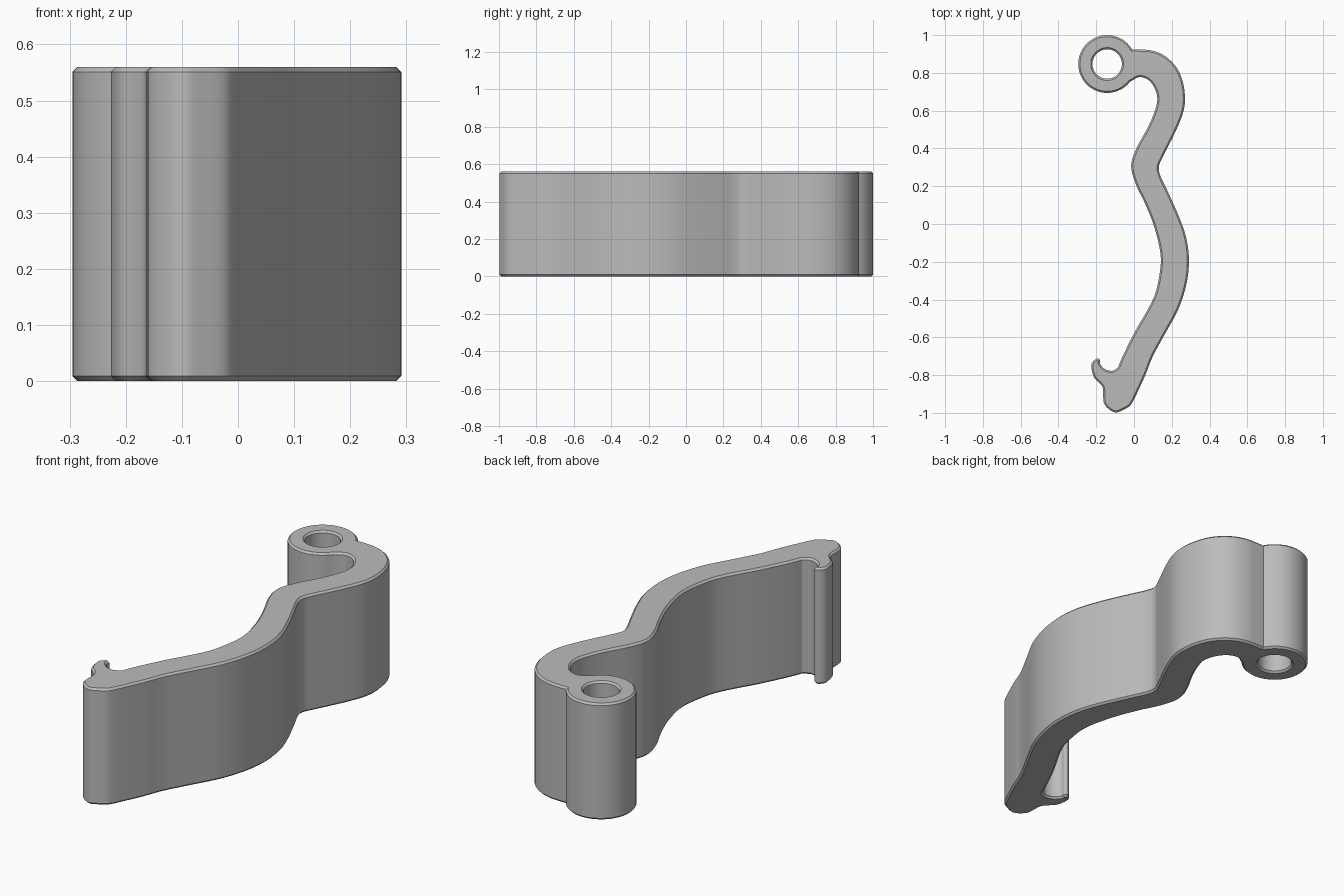
import bpy
import bmesh
from math import cos, sin, radians
from mathutils import Vector

HEIGHT, CHAMFER = 0.56, 0.009
EYE_CENTRE = Vector((-0.142, 0.847))

if "Cube" in bpy.data.objects:
    bpy.data.objects.remove(bpy.data.objects["Cube"], do_unlink=True)


def arc(centre, radius, start, end, steps):
    """Points on an arc, angles in degrees."""
    angles = [radians(start + (end - start) * i / steps) for i in range(steps + 1)]
    return [centre + radius * Vector((cos(a), sin(a))) for a in angles]


def smooth(points, steps=5):
    """Smooth open curve running through the points."""
    p = [Vector(q) for q in points]
    p = [2 * p[0] - p[1]] + p + [2 * p[-1] - p[-2]]
    curve = []
    for a, b, c, d in zip(p, p[1:], p[2:], p[3:]):
        for i in range(steps):
            t = i / steps
            curve.append(0.5 * (2 * b + (c - a) * t + (2 * a - 5 * b + 4 * c - d) * t**2
                                + (3 * b - a - 3 * c + d) * t**3))
    return curve + [p[-2]]


def clean(points):
    """Drop points that repeat their predecessor."""
    return [q for i, q in enumerate(points) if (q - points[i - 1]).length > 0.002]


def inset(loop, distance):
    """Move a closed loop towards its left side, keeping an even margin."""
    moved = []
    for i, q in enumerate(loop):
        before = (q - loop[i - 1]).normalized()
        after = (loop[(i + 1) % len(loop)] - q).normalized()
        n1, n2 = Vector((-before.y, before.x)), Vector((-after.y, after.x))
        moved.append(q + (n1 + n2) * distance / max(1 + n1.dot(n2), 0.5))
    return moved


def chamfered_plate(name, loops, material):
    """Extrude an outline with holes and chamfer its upper and lower rims."""
    bm = bmesh.new()
    rims = {"low": [], "high": []}
    for loop in loops:
        narrow = inset(loop, CHAMFER)
        levels = [(narrow, 0), (loop, CHAMFER), (loop, HEIGHT - CHAMFER), (narrow, HEIGHT)]
        rings = [[bm.verts.new((q.x, q.y, z)) for q in pts] for pts, z in levels]
        n = len(loop)
        for lower, upper in zip(rings, rings[1:]):
            for i in range(n):
                j = (i + 1) % n
                bm.faces.new((lower[i], lower[j], upper[j], upper[i]))
        for key, ring in (("low", rings[0]), ("high", rings[-1])):
            rims[key] += [bm.edges.get((ring[i - 1], ring[i])) for i in range(n)]
    for edges in rims.values():
        bmesh.ops.triangle_fill(bm, use_beauty=True, use_dissolve=False, edges=edges)
    bmesh.ops.recalc_face_normals(bm, faces=bm.faces)
    mesh = bpy.data.meshes.new(name)
    bm.to_mesh(mesh)
    bm.free()
    mesh.materials.append(material)
    obj = bpy.data.objects.new(name, mesh)
    bpy.context.collection.objects.link(obj)
    bpy.ops.object.select_all(action="DESELECT")
    obj.select_set(True)
    bpy.context.view_layer.objects.active = obj
    bpy.ops.object.shade_smooth_by_angle(angle=radians(25))
    return obj


grey = bpy.data.materials.new("plain grey")
grey.use_nodes = True
colour = (0.5, 0.5, 0.5, 1)
grey.diffuse_color = colour
grey.node_tree.nodes["Principled BSDF"].inputs["Base Color"].default_value = colour

# Pivot eye
eye = arc(EYE_CENTRE, 0.153, 30, 322, 60)

# Concave side of the arm, from the eye down to the hook
inner_side = [
    (-0.02, 0.753), (0.03, 0.778), (0.085, 0.755), (0.12, 0.69), (0.117, 0.62),
    (0.075, 0.515), (0.015, 0.405), (-0.015, 0.31), (0.01, 0.21), (0.06, 0.105),
    (0.11, -0.025), (0.142, -0.18), (0.122, -0.335), (0.085, -0.43),
    (0.005, -0.57), (-0.06, -0.7), (-0.085, -0.76)]

# Catch hook and rounded toe
hook = [
    (-0.085, -0.76), (-0.115, -0.777), (-0.155, -0.768), (-0.18, -0.74),
    (-0.18, -0.72), (-0.198, -0.713), (-0.226, -0.745), (-0.213, -0.81),
    (-0.185, -0.84), (-0.165, -0.87), (-0.16, -0.945), (-0.13, -0.983),
    (-0.095, -0.998), (-0.06, -0.985), (-0.022, -0.963), (0, -0.93)]

# Outer side of the arm, back up to the eye
outer_side = [
    (0, -0.93), (0.06, -0.8), (0.1, -0.7), (0.165, -0.58), (0.235, -0.45),
    (0.277, -0.32), (0.291, -0.195), (0.277, -0.075), (0.24, 0.035),
    (0.18, 0.17), (0.14, 0.255), (0.132, 0.305), (0.155, 0.36), (0.22, 0.49),
    (0.26, 0.59), (0.27, 0.67), (0.255, 0.765), (0.217, 0.84),
    (0.155, 0.895), (0.085, 0.92), (0.01, 0.924)]

outline = clean(eye + smooth(inner_side) + smooth(hook) + smooth(outer_side))
pin_hole = clean(arc(EYE_CENTRE, 0.078, 360, 0, 48))

chamfered_plate("curved_lever_arm", [outline, pin_hole], grey)
